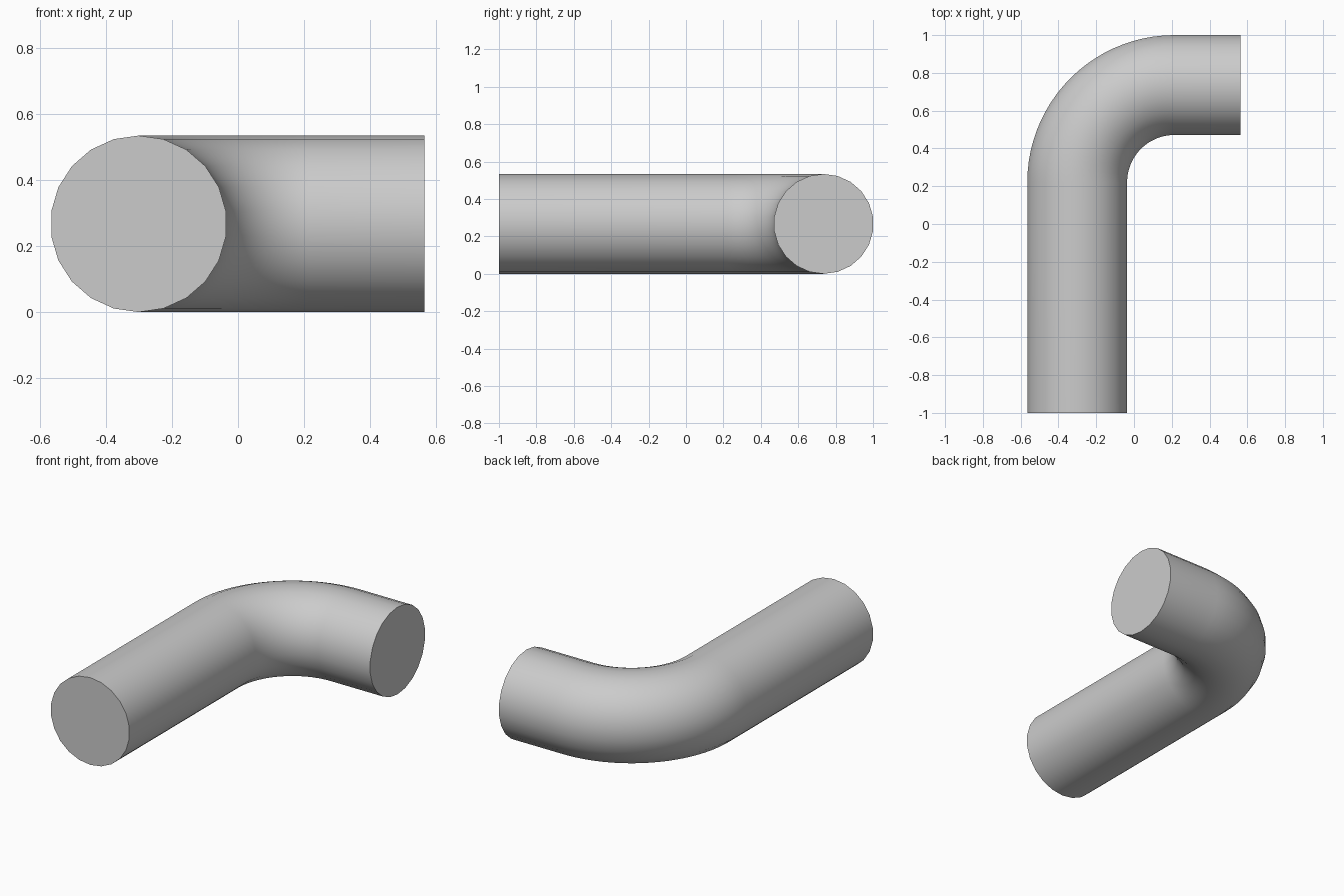
import bpy, bmesh, math
from mathutils import Matrix, Vector

cube = bpy.data.objects.get("Cube")
if cube:
    bpy.data.objects.remove(cube, do_unlink=True)

SIDES = 22
RADIUS = 0.267
HALF_WIDTH = RADIUS * math.cos(math.pi / SIDES)
HALF_X, HALF_Y = 0.565, 1.0
BEND_RADIUS = 0.515

# Pipe material
grey = bpy.data.materials.new("light_grey")
grey.use_nodes = True
colour = (0.6, 0.6, 0.6, 1)
grey.diffuse_color = colour
grey.node_tree.nodes["Principled BSDF"].inputs["Base Color"].default_value = colour

# Centre line and centre of the bend
leg_x = HALF_WIDTH - HALF_X
arm_y = HALF_Y - HALF_WIDTH
pivot = Vector((leg_x + BEND_RADIUS, arm_y - BEND_RADIUS, RADIUS))

bm = bmesh.new()


def extrude(edges, offset):
    """Extrude an open ring and return the edges of the new ring."""
    geom = bmesh.ops.extrude_edge_only(bm, edges=edges)["geom"]
    verts = [g for g in geom if isinstance(g, bmesh.types.BMVert)]
    bmesh.ops.translate(bm, verts=verts, vec=offset)
    return [g for g in geom if isinstance(g, bmesh.types.BMEdge)]


# Front end ring, with a vertex at the top
place = Matrix.Translation((leg_x, -HALF_Y, RADIUS)) @ Matrix.Rotation(math.pi / 2, 4, "X")
bmesh.ops.create_circle(bm, segments=SIDES, radius=RADIUS, matrix=place)
ring = bm.edges[:]

# Long leg, quarter bend, short arm
ring = extrude(ring, (0, pivot.y + HALF_Y, 0))
bend = bmesh.ops.spin(bm, geom=ring, cent=pivot, axis=(0, 0, 1),
                      angle=-math.pi / 2, steps=22, use_duplicate=False)
ring = [g for g in bend["geom_last"] if isinstance(g, bmesh.types.BMEdge)]
extrude(ring, (HALF_X - pivot.x, 0, 0))

# Flat end caps
bmesh.ops.holes_fill(bm, edges=[e for e in bm.edges if e.is_boundary], sides=0)
bmesh.ops.recalc_face_normals(bm, faces=bm.faces[:])

mesh = bpy.data.meshes.new("bent_pipe")
bm.to_mesh(mesh)
bm.free()
mesh.materials.append(grey)
pipe = bpy.data.objects.new("bent_pipe", mesh)
bpy.context.collection.objects.link(pipe)

# Smooth tube with sharp end rims
bpy.ops.object.select_all(action="DESELECT")
pipe.select_set(True)
bpy.context.view_layer.objects.active = pipe
bpy.ops.object.shade_smooth_by_angle(angle=math.radians(40))
